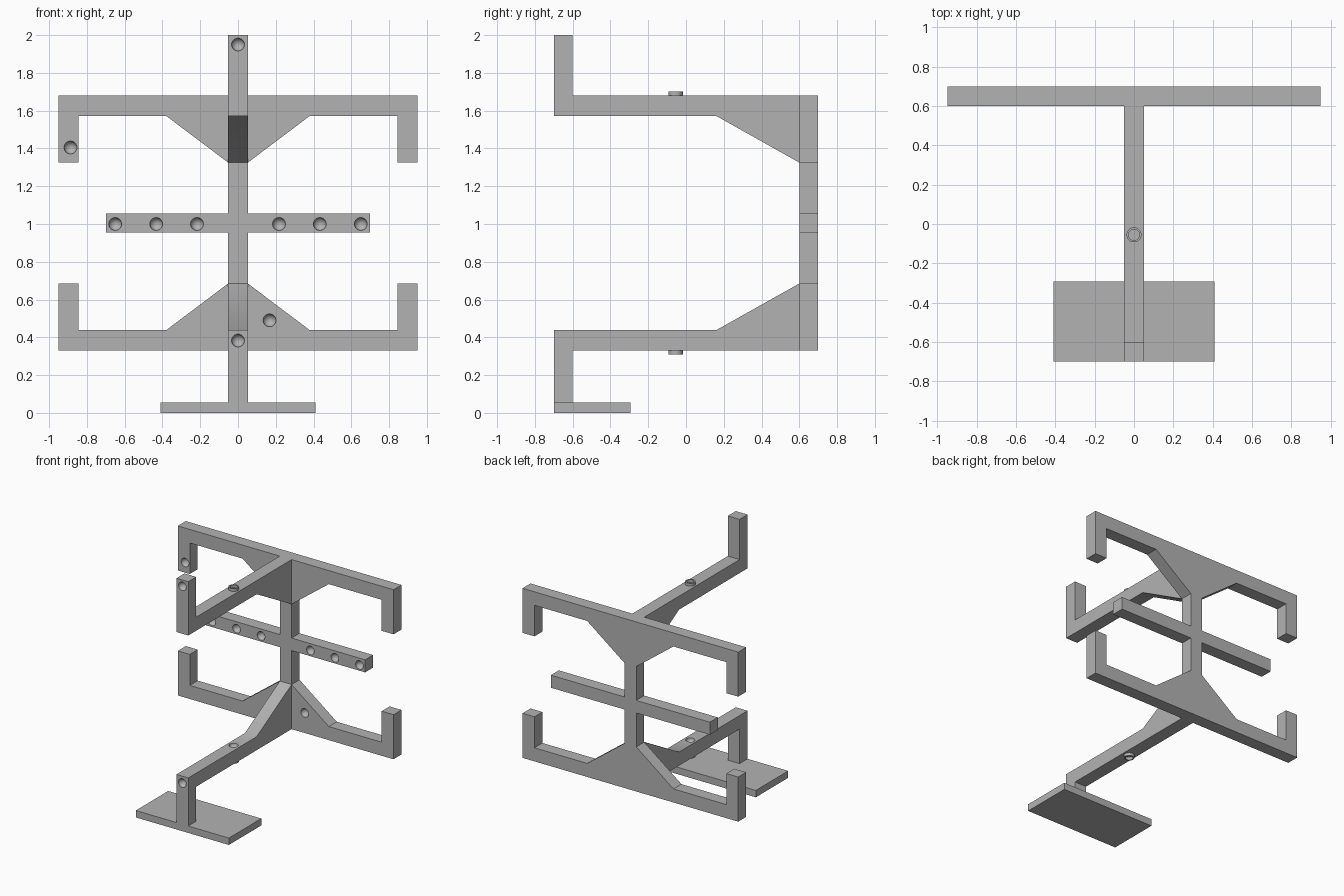
import bpy, bmesh, math
from mathutils import Vector, Matrix

cube = bpy.data.objects.get("Cube")
if cube:
    bpy.data.objects.remove(cube, do_unlink=True)

grey = bpy.data.materials.new("plain grey")
grey.use_nodes = True
grey.diffuse_color = (0.45, 0.45, 0.45, 1)
grey.node_tree.nodes["Principled BSDF"].inputs["Base Color"].default_value = grey.diffuse_color

MID = 1.005        # height of the mirror plane between upper and lower halves
W = 0.052          # half width of the beams
R = 0.034          # dimple radius


def add_object(name, bm):
    bmesh.ops.recalc_face_normals(bm, faces=bm.faces)
    mesh = bpy.data.meshes.new(name)
    bm.to_mesh(mesh)
    bm.free()
    obj = bpy.data.objects.new(name, mesh)
    bpy.context.collection.objects.link(obj)
    mesh.materials.append(grey)
    return obj


def extrude(name, points, offset):
    """Flat outline pushed along the offset vector."""
    bm = bmesh.new()
    face = bm.faces.new([bm.verts.new(p) for p in points])
    grown = bmesh.ops.extrude_face_region(bm, geom=[face])["geom"]
    verts = [g for g in grown if isinstance(g, bmesh.types.BMVert)]
    bmesh.ops.translate(bm, verts=verts, vec=offset)
    return add_object(name, bm)


def flip(points):
    return [(a, 2 * MID - z) for a, z in points]


def carve(obj, centres):
    """Cut round dimples centred on the surface."""
    bm = bmesh.new()
    for c in centres:
        bmesh.ops.create_uvsphere(bm, u_segments=24, v_segments=16, radius=R,
                                  matrix=Matrix.Translation(c))
    cutter = add_object(obj.name + "_dimple_cutter", bm)
    cutter.hide_render = True
    cutter.hide_set(True)
    mod = obj.modifiers.new("dimples", "BOOLEAN")
    mod.operation = "DIFFERENCE"
    mod.solver = "EXACT"
    mod.object = cutter
    bpy.context.view_layer.objects.active = obj
    obj.select_set(True)
    bpy.ops.object.modifier_apply(modifier=mod.name)
    bpy.data.objects.remove(cutter, do_unlink=True)
    bpy.ops.object.shade_smooth_by_angle(angle=math.radians(30))
    obj.select_set(False)


# Back frame: hooked top and bottom bars, gussets, post and cross bar
upper_right = [(0.7, 1.055), (W, 1.055), (W, 1.325), (0.38, 1.572), (0.845, 1.572),
               (0.845, 1.325), (0.95, 1.325), (0.95, 1.68)]
right_half = flip(upper_right)[::-1] + upper_right
outline = right_half + [(-x, z) for x, z in reversed(right_half)]
frame = extrude("back_frame", [(x, 0.6, z) for x, z in outline], Vector((0, 0.1, 0)))
cross_dimples = [(s * x, 0.6, 1.0) for s in (-1, 1) for x in (0.217, 0.433, 0.65)]
carve(frame, cross_dimples + [(-0.887, 0.6, 1.405), (0.167, 0.6, 0.49)])

# Forward arms with a gusset at the frame and an upright at the tip
arm = [(0.6, 1.68), (0.6, 1.325), (0.16, 1.572), (-0.7, 1.572),
       (-0.7, 2.0), (-0.6, 2.0), (-0.6, 1.68)]
upper_arm = extrude("upper_arm", [(-W, y, z) for y, z in arm], Vector((2 * W, 0, 0)))
carve(upper_arm, [(0, -0.7, 1.95), (0, -0.055, 1.572)])

lower = [(y, max(z, 0.05)) for y, z in flip(arm)]
lower_arm = extrude("lower_arm", [(-W, y, z) for y, z in lower], Vector((2 * W, 0, 0)))
carve(lower_arm, [(0, -0.7, 0.383), (0, -0.055, 2 * MID - 1.572)])

# Foot plate
extrude("foot_plate", [(-0.41, -0.7, 0), (0.41, -0.7, 0), (0.41, -0.293, 0),
                       (-0.41, -0.293, 0)], Vector((0, 0, 0.055)))


# Small collars on the outer faces of the arms
def collar(name, z0, z1):
    bm = bmesh.new()
    n = 24
    loops = []
    for r, z in ((0.038, z0), (0.038, z1), (0.028, z1), (0.028, z0)):
        loops.append([bm.verts.new((r * math.cos(math.tau * i / n),
                                    -0.055 + r * math.sin(math.tau * i / n), z))
                      for i in range(n)])
    for k in range(4):
        a, b = loops[k], loops[(k + 1) % 4]
        for i in range(n):
            j = (i + 1) % n
            bm.faces.new((a[i], a[j], b[j], b[i]))
    obj = add_object(name, bm)
    bpy.context.view_layer.objects.active = obj
    obj.select_set(True)
    bpy.ops.object.shade_smooth_by_angle(angle=math.radians(30))
    obj.select_set(False)


collar("upper_collar", 1.68, 1.702)
collar("lower_collar", 2 * MID - 1.68, 2 * MID - 1.702)
